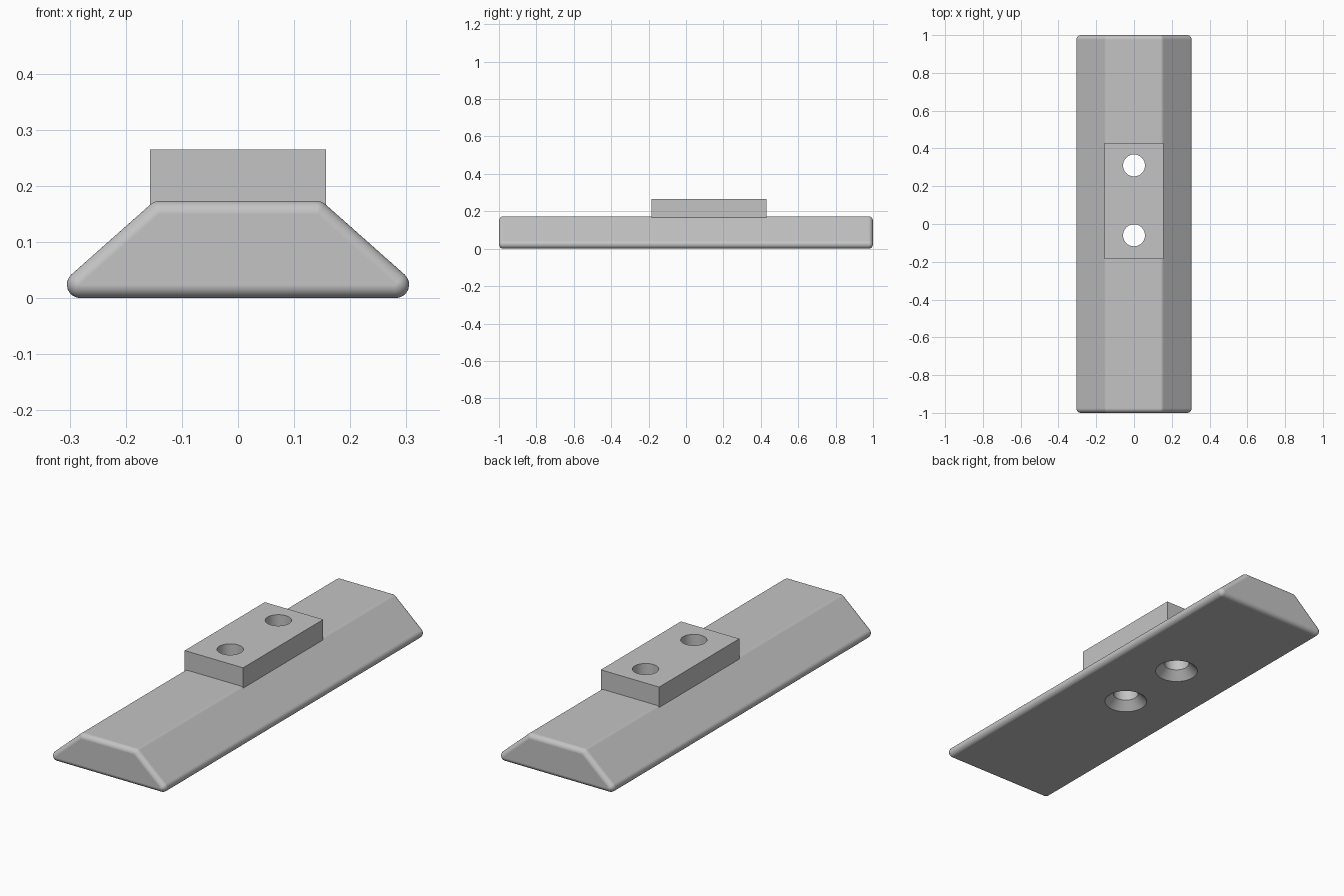
import bpy, bmesh
from math import sin, cos, pi, radians, atan2

old = bpy.data.objects.get("Cube")
if old:
    bpy.data.objects.remove(old)

GREY = (0.55, 0.55, 0.55, 1)
mat = bpy.data.materials.new("light grey")
mat.use_nodes = True
mat.diffuse_color = GREY
mat.node_tree.nodes["Principled BSDF"].inputs["Base Color"].default_value = GREY


def loft(name, rings):
    """Join equal-length rings of points with quads and cap both ends."""
    bm = bmesh.new()
    loops = [[bm.verts.new(p) for p in ring] for ring in rings]
    for a, b in zip(loops, loops[1:]):
        for i in range(len(a)):
            j = (i + 1) % len(a)
            bm.faces.new((a[i], a[j], b[j], b[i]))
    bm.faces.new(loops[0])
    bm.faces.new(loops[-1])
    bmesh.ops.recalc_face_normals(bm, faces=bm.faces)
    mesh = bpy.data.meshes.new(name)
    bm.to_mesh(mesh)
    bm.free()
    mesh.materials.append(mat)
    obj = bpy.data.objects.new(name, mesh)
    bpy.context.collection.objects.link(obj)
    return obj


def combine(target, tool, operation):
    mod = target.modifiers.new(operation.lower(), 'BOOLEAN')
    mod.operation = operation
    mod.solver = 'EXACT'
    mod.object = tool
    bpy.ops.object.select_all(action='DESELECT')
    target.select_set(True)
    bpy.context.view_layer.objects.active = target
    bpy.ops.object.modifier_apply(modifier=mod.name)
    bpy.data.objects.remove(tool)


# Long tapered bar: a trapezoid rounded by one radius along every edge
R, STEPS = 0.024, 8
LOW_X, LOW_Z, TOP_X, TOP_Z = 0.281, R, 0.14, 0.149
lean = atan2(LOW_X - TOP_X, TOP_Z - LOW_Z)
corners = [(LOW_X, LOW_Z, -pi / 2, lean), (TOP_X, TOP_Z, lean, pi / 2),
           (-TOP_X, TOP_Z, pi / 2, pi - lean), (-LOW_X, LOW_Z, pi - lean, 1.5 * pi)]


def bar_ring(y, radius):
    ring = []
    for x, z, a0, a1 in corners:
        for i in range(STEPS + 1):
            a = a0 + (a1 - a0) * i / STEPS
            ring.append((x + radius * cos(a), y, z + radius * sin(a)))
    return ring


# End rings stop just short of zero radius so that no points coincide
turns = [radians(88) * i / STEPS for i in range(STEPS, -1, -1)]
half = [(1 - R + R * sin(t), R * cos(t)) for t in turns]
rings = [bar_ring(-y, r) for y, r in half] + [bar_ring(y, r) for y, r in reversed(half)]
bar = loft("mounting_bar", rings)

# Raised rectangular pad on top
pad_outline = [(-0.157, -0.185), (0.157, -0.185), (0.157, 0.43), (-0.157, 0.43)]
pad = loft("raised_pad", [[(x, y, z) for x, y in pad_outline] for z in (0.16, 0.265)])
combine(bar, pad, 'UNION')

# Two through holes, countersunk from below
SIDES = 48
hole_profile = [(0.108, -0.01), (0.058, 0.04), (0.058, 0.3)]
for y in (-0.06, 0.31):
    cutter = loft("hole_cutter", [
        [(r * cos(2 * pi * i / SIDES), y + r * sin(2 * pi * i / SIDES), z)
         for i in range(SIDES)] for r, z in hole_profile])
    cutter.hide_render = True
    combine(bar, cutter, 'DIFFERENCE')

# Smooth rounded edges, crisp pad and hole rims
bpy.ops.object.shade_smooth_by_angle(angle=radians(25))
weighted = bar.modifiers.new("weighted normals", 'WEIGHTED_NORMAL')
weighted.keep_sharp = True
